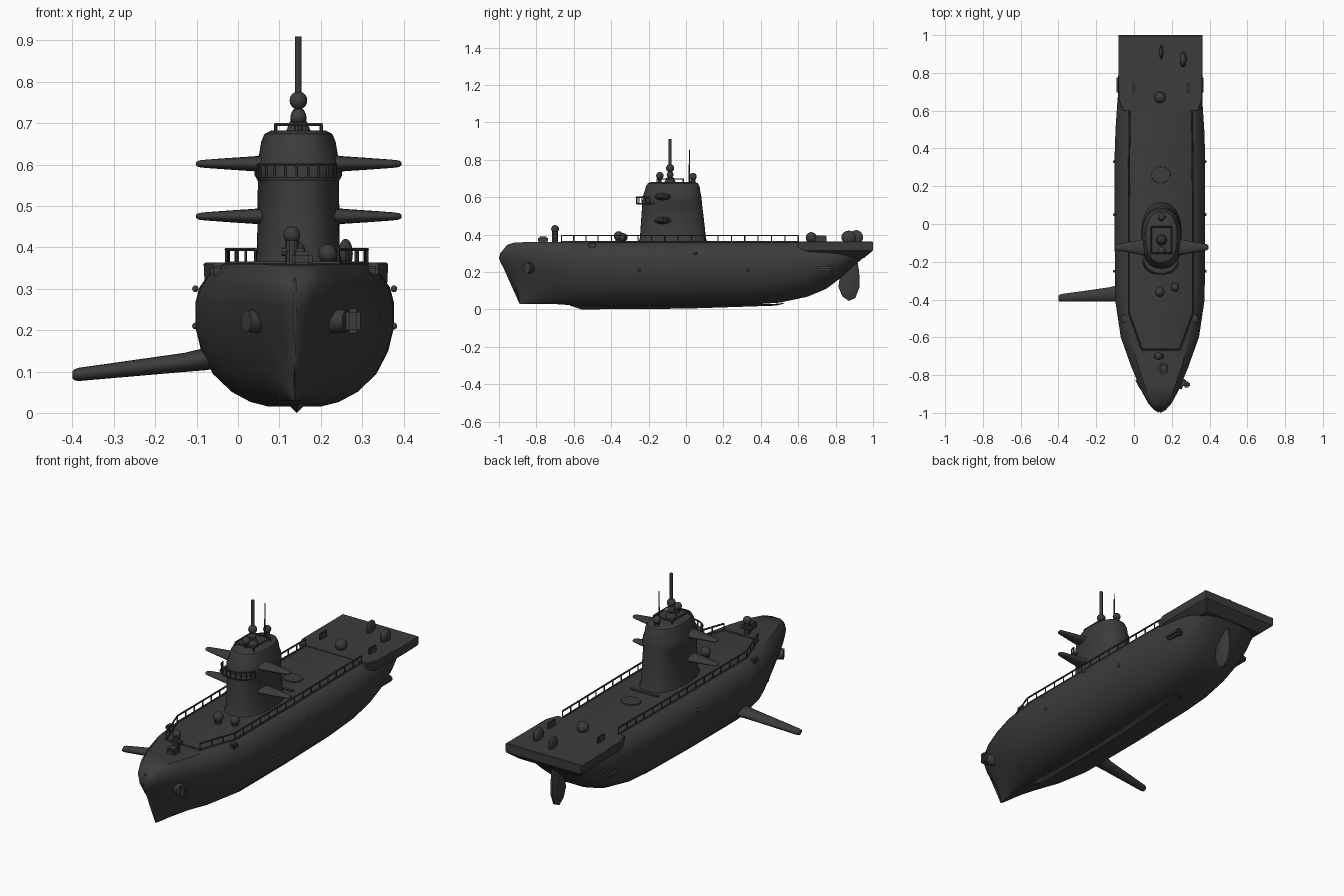
import bpy, bmesh, math
from mathutils import Vector

if "Cube" in bpy.data.objects:
    bpy.data.objects.remove(bpy.data.objects["Cube"])

CX = 0.142  # centre line of the vessel
DECK = 0.36

steel = bpy.data.materials.new("dark_steel")
steel.use_nodes = True
STEEL = (0.045, 0.045, 0.045, 1)
steel.diffuse_color = STEEL
steel.node_tree.nodes["Principled BSDF"].inputs["Base Color"].default_value = STEEL


def finish(name, bm, angle=35):
    bmesh.ops.recalc_face_normals(bm, faces=bm.faces)
    mesh = bpy.data.meshes.new(name)
    bm.to_mesh(mesh)
    bm.free()
    mesh.materials.append(steel)
    obj = bpy.data.objects.new(name, mesh)
    bpy.context.collection.objects.link(obj)
    bpy.ops.object.select_all(action="DESELECT")
    obj.select_set(True)
    bpy.context.view_layer.objects.active = obj
    bpy.ops.object.shade_smooth_by_angle(angle=math.radians(angle))
    return obj


def add_loft(bm, rings):
    loops = [[bm.verts.new(p) for p in ring] for ring in rings]
    n = len(loops[0])
    for a, b in zip(loops, loops[1:]):
        for i in range(n):
            j = (i + 1) % n
            bm.faces.new((a[i], a[j], b[j], b[i]))
    bm.faces.new(loops[0])
    bm.faces.new(loops[-1])


def loft(name, rings, angle=35):
    bm = bmesh.new()
    add_loft(bm, rings)
    return finish(name, bm, angle)


def oval(n, power=2.0):
    pts = []
    for i in range(n):
        a = math.tau * i / n
        c, s = math.cos(a), math.sin(a)
        pts.append((math.copysign(abs(c) ** (2 / power), c),
                    math.copysign(abs(s) ** (2 / power), s)))
    return pts


def add_rod(bm, a, b, r, r2=None, n=8):
    a, b = Vector(a), Vector(b)
    turn = (b - a).to_track_quat("Z", "Y")
    add_loft(bm, [[p + turn @ Vector((u * rad, v * rad, 0)) for u, v in oval(n)]
                  for p, rad in ((a, r), (b, r if r2 is None else r2))])


def rods(name, parts, n=8):
    bm = bmesh.new()
    for part in parts:
        add_rod(bm, *part, n=n)
    return finish(name, bm)


def stack(name, levels, n=32, power=2.0, x=CX):
    # horizontal ovals given as height, centre y, x radius, y radius
    return loft(name, [[(x + u * rx, cy + v * ry, z) for u, v in oval(n, power)]
                       for z, cy, rx, ry in levels])


def fin(name, stations):
    # oval sections along x given as x, y, z, y radius, z radius
    return loft(name, [[(x, y + u * ry, z + v * rz) for u, v in oval(16)]
                       for x, y, z, ry, rz in stations], 50)


def ball(name, pos, r, scale=(1, 1, 1)):
    bm = bmesh.new()
    bmesh.ops.create_uvsphere(bm, u_segments=14, v_segments=8, radius=r)
    bmesh.ops.scale(bm, vec=scale, verts=bm.verts)
    bmesh.ops.translate(bm, vec=pos, verts=bm.verts)
    return finish(name, bm)


def box(name, pos, size, bevel=0.0):
    bm = bmesh.new()
    bmesh.ops.create_cube(bm, size=1)
    bmesh.ops.scale(bm, vec=size, verts=bm.verts)
    if bevel:
        bmesh.ops.bevel(bm, geom=bm.edges[:], offset=bevel, segments=2, affect="EDGES")
    bmesh.ops.translate(bm, vec=pos, verts=bm.verts)
    return finish(name, bm)


# Hull: height fraction, width fraction, stem setback
SECTION = [(0, 0.28, 0.11), (0.03, 0.45, 0.11), (0.1, 0.64, 0.108), (0.22, 0.82, 0.1),
           (0.38, 0.94, 0.075), (0.55, 1, 0.045), (0.72, 1, 0.012), (0.83, 0.96, 0),
           (0.92, 0.87, 0.008), (1, 0.72, 0.03)]
# y, half width, bottom, top
STATIONS = [(-1, 0.004, 0.03, 0.325), (-0.985, 0.035, 0.03, 0.345), (-0.95, 0.07, 0.03, 0.356),
            (-0.88, 0.112, 0.03, DECK), (-0.75, 0.168, 0.028, DECK), (-0.6, 0.214, 0.02, DECK),
            (-0.4, 0.237, 0.016, DECK), (0, 0.24, 0.018, DECK), (0.35, 0.24, 0.026, DECK),
            (0.5, 0.235, 0.036, DECK), (0.65, 0.225, 0.068, DECK), (0.75, 0.215, 0.11, 0.355),
            (0.83, 0.2, 0.17, 0.35), (0.9, 0.18, 0.235, 0.345), (0.965, 0.15, 0.29, 0.34)]


def hull_ring(y, w, low, top):
    bow = max(0, (-0.5 - y) / 0.5)
    half = [(w * f * (1 - 0.55 * bow * (1 - t)), y + set_back * bow, low + (top - low) * t)
            for t, f, set_back in SECTION]
    return ([(CX - 0.005 + x, yy, z) for x, yy, z in half]
            + [(CX - 0.005 - x, yy, z) for x, yy, z in reversed(half)])


loft("hull", [hull_ring(*s) for s in STATIONS], 40)

# Keel strip
loft("keel", [[(CX - 0.03, y, 0.03), (CX, y, z), (CX + 0.03, y, 0.03)]
              for y, z in ((-0.62, 0.02), (-0.56, 0), (0, 0.004), (0.48, 0.02), (0.52, 0.034))])

# Stern platform with angled front corners and sloping underside
outline = [(-0.2, 0.6), (-0.223, 0.66), (-0.223, 1), (0.223, 1), (0.223, 0.66), (0.2, 0.6)]
loft("stern_platform", [[(CX - 0.002 + x * k, 0.6 + (y - 0.6) * ky, z) for x, y in outline]
                        for z, k, ky in ((0.275, 0.78, 0.88), (0.315, 0.99, 1),
                                         (DECK, 1, 1), (DECK + 0.003, 0.98, 0.99))], 30)

# Rudder
blade = [(0.86, 0.3), (0.825, 0.19), (0.815, 0.12), (0.835, 0.07), (0.87, 0.045),
         (0.905, 0.06), (0.928, 0.12), (0.926, 0.2), (0.91, 0.3)]
loft("rudder", [[(CX + x, 0.87 + (y - 0.87) * k, 0.17 + (z - 0.17) * k) for y, z in blade]
                for x, k in ((-0.016, 0.7), (-0.006, 1), (0.006, 1), (0.016, 0.7))], 50)

# Conning tower
stack("tower", [(0.355, -0.07, 0.108, 0.185), (0.385, -0.07, 0.1, 0.176),
                (0.48, -0.072, 0.099, 0.168), (0.56, -0.074, 0.098, 0.16),
                (0.575, -0.075, 0.106, 0.16), (0.605, -0.075, 0.104, 0.157),
                (0.625, -0.073, 0.095, 0.15), (0.655, -0.071, 0.09, 0.144),
                (0.674, -0.07, 0.082, 0.134), (0.682, -0.07, 0.066, 0.115)], 40, 2.4, CX + 0.004)
stack("tower_balcony", [(0.56, -0.19, 0.09, 0.075), (0.57, -0.19, 0.096, 0.078)], 24, 2.6)
bars = []
arc = [(CX + 0.094 * math.sin(a * 0.3), -0.19 - 0.075 * math.cos(a * 0.3)) for a in range(-5, 6)]
for (x1, y1), (x2, y2) in zip(arc, arc[1:]):
    bars.append(((x1, y1, 0.6), (x2, y2, 0.6), 0.004))
bars += [((x, y, 0.565), (x, y, 0.6), 0.003) for x, y in arc]
rods("balcony_rail", bars, 6)

# Tower planes, two pairs
for level, z in (("lower", 0.475), ("upper", 0.602)):
    for side, s in (("right", -1), ("left", 1)):
        fin(level + "_plane_" + side,
            [(CX + 0.005 + s * d, -0.123, z + dz, ry, rz) for d, dz, ry, rz in
             ((0.08, 0, 0.046, 0.021), (0.11, 0, 0.04, 0.018), (0.17, 0, 0.029, 0.014),
              (0.225, 0, 0.019, 0.01), (0.242, 0, 0.015, 0.008), (0.248, 0, 0.007, 0.004))])

# Bow plane on the right side only
fin("bow_plane", [(0, -0.365, 0.143, 0.048, 0.028), (-0.08, -0.367, 0.13, 0.045, 0.027),
                  (-0.13, -0.372, 0.122, 0.037, 0.023), (-0.385, -0.391, 0.093, 0.02, 0.016),
                  (-0.396, -0.392, 0.092, 0.017, 0.013), (-0.4, -0.392, 0.092, 0.01, 0.008)])

# Masts and tower top gear
MX = CX + 0.004
rods("main_mast", [((MX, -0.085, 0.67), (MX, -0.085, 0.91), 0.008),
                   ((MX, -0.085, 0.68), (MX, -0.085, 0.705), 0.03, 0.02)], 12)
rods("thin_mast", [((MX, 0.018, 0.67), (MX, 0.018, 0.855), 0.005, 0.002)])
ball("mast_ball", (MX, -0.085, 0.755), 0.022)
ball("mast_knob", (MX, -0.085, 0.72), 0.018)
ball("forward_lookout", (MX, -0.14, 0.715), 0.02)
rods("forward_post", [((MX, -0.14, 0.675), (MX, -0.14, 0.71), 0.01)])
ball("aft_lookout", (MX, 0.037, 0.71), 0.02)
rods("aft_post", [((MX, 0.037, 0.67), (MX, 0.037, 0.71), 0.014)])
frame = [(MX + sx * 0.055, -0.085 + sy * 0.07) for sx, sy in ((-1, -1), (1, -1), (1, 1), (-1, 1))]
rods("top_rail", [((*a, 0.697), (*b, 0.697), 0.004) for a, b in zip(frame, frame[1:] + frame[:1])]
     + [((*a, 0.67), (*a, 0.697), 0.004) for a in frame], 6)

# Deck railings with posts and a low toe strip
path = [(0.165, 0.6), (0.17, 0.1), (0.17, -0.47), (0.1, -0.665)]
bars, toe = [], []
for s in (-1, 1):
    for (xa, ya), (xb, yb) in zip(path, path[1:]):
        a, b = Vector((CX + s * xa, ya, 0.395)), Vector((CX + s * xb, yb, 0.395))
        drop = Vector((0, 0, 0.034))
        bars.append((a, b, 0.0045))
        toe.append((a - drop, b - drop, 0.005))
        count = max(2, round((b - a).length / 0.075))
        bars += [(a.lerp(b, i / count) - drop * 1.1, a.lerp(b, i / count), 0.0035)
                 for i in range(count + 1)]
toe.append(((CX - 0.1, -0.665, 0.361), (CX + 0.1, -0.665, 0.361), 0.005))
rods("deck_rails", bars, 6)
rods("deck_toe_strips", toe, 6)

# Deck fittings
stack("deck_hatch", [(0.355, 0.26, 0.052, 0.045), (0.366, 0.26, 0.05, 0.043)], 20)
box("deck_panel", (CX + 0.005, 0.14, 0.36), (0.16, 0.015, 0.012))
for name, x, y, r, z in (("fore_bollard", CX - 0.005, -0.36, 0.026, 0.392),
                         ("fore_vent", 0.217, -0.335, 0.023, 0.385),
                         ("aft_bollard", CX - 0.004, 0.67, 0.03, 0.383)):
    ball(name, (x, y, z), r)
    rods(name + "_base", [((x, y, 0.35), (x, y, z), r * 0.7)], 10)
rods("winch", [((0.13, -0.7, 0.35), (0.13, -0.7, 0.42), 0.016),
               ((0.105, -0.7, 0.39), (0.16, -0.7, 0.39), 0.012)], 10)
ball("winch_head", (0.13, -0.7, 0.43), 0.021)
box("windlass", (0.155, -0.765, 0.372), (0.05, 0.055, 0.035), 0.008)
ball("stern_vent", (0.26, 0.87, 0.385), 0.04, (0.45, 1, 0.9))
ball("stern_fin", (CX + 0.003, 0.91, 0.385), 0.037, (0.3, 1, 1.05))

# Paired details on the hull sides
for side, s in (("right", -1), ("left", 1)):
    box("side_pod_" + side, (CX - 0.005 + s * 0.208, 0.735, 0.222), (0.045, 0.1, 0.032), 0.01)
    box("cleat_" + side, (CX + s * 0.145, 0.72, 0.378), (0.012, 0.06, 0.036), 0.004)
    box("fairlead_" + side, (CX - 0.005 + s * 0.188, -0.5, 0.342), (0.03, 0.04, 0.025), 0.006)
    for i, y in enumerate((-0.25, 0.05, 0.33)):
        ball("hull_stud_%s_%d" % (side, i), (CX - 0.005 + s * 0.24, y, 0.3 if i == 1 else 0.21), 0.008)
    rods("anchor_pocket_" + side, [((CX + s * 0.08, -0.83, 0.222),
                                    (CX + s * 0.122, -0.852, 0.222), 0.03, 0.027)], 14)
box("anchor", (0.278, -0.85, 0.222), (0.035, 0.03, 0.06), 0.008)
